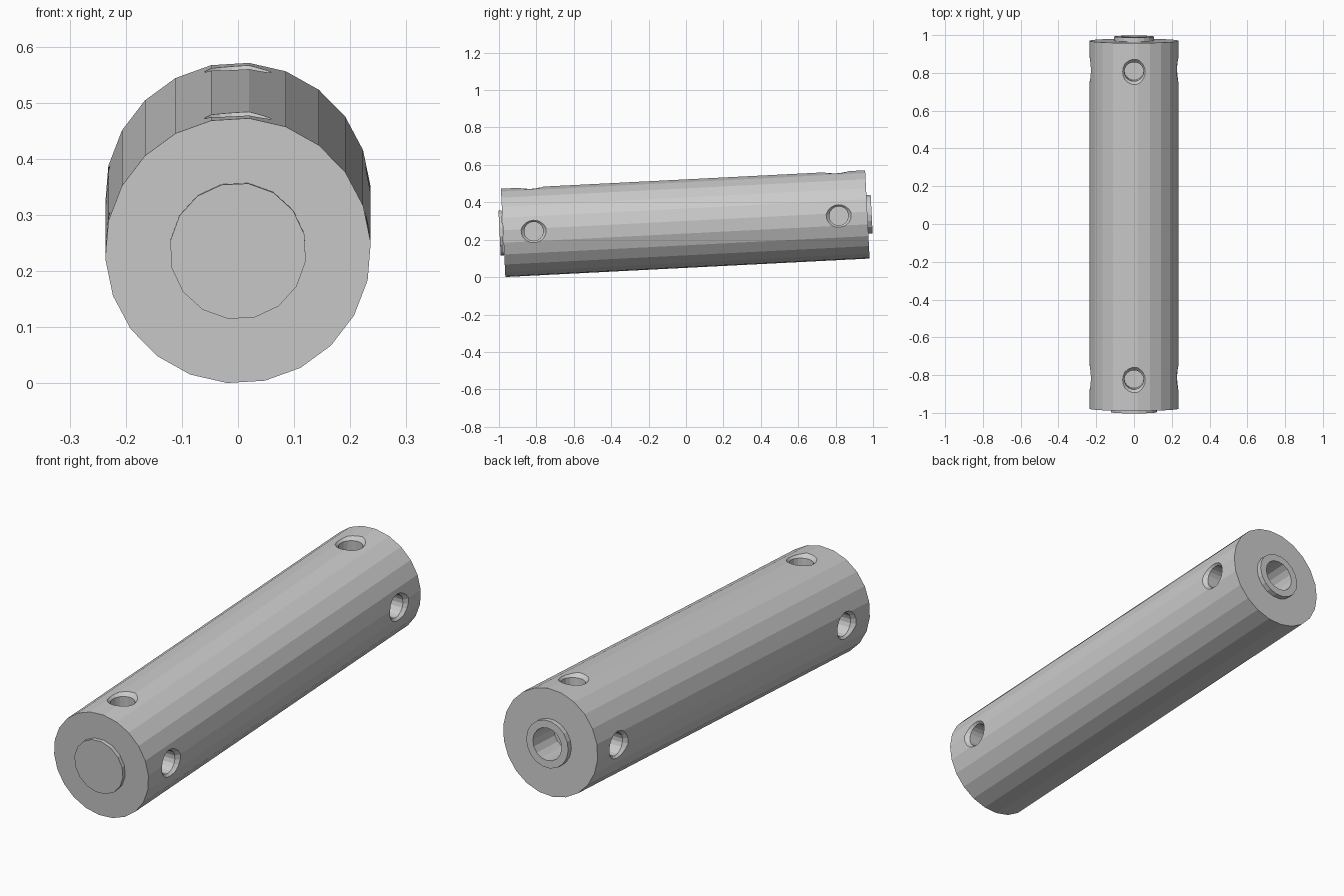
import bpy, math
from mathutils import Matrix, Vector

if "Cube" in bpy.data.objects:
    bpy.data.objects.remove(bpy.data.objects["Cube"])

# the whole barrel is modelled along y, then tipped up slightly
TILT = Matrix.Translation((0, -0.002, 0.286)) @ Matrix.Rotation(math.radians(2.9), 4, 'X')


def lathe(name, profile, sides, axis, phase=0.0, origin=(0, 0, 0)):
    """Closed solid of revolution; profile = (radius, distance along axis)."""
    verts, faces = [], []
    for r, d in profile:
        for i in range(sides):
            a = phase + 2 * math.pi * i / sides
            verts.append((r * math.cos(a), r * math.sin(a), d))
    for k in range(len(profile) - 1):
        for i in range(sides):
            j = (i + 1) % sides
            b, t = k * sides, (k + 1) * sides
            faces.append((b + i, b + j, t + j, t + i))
    top = (len(profile) - 1) * sides
    faces.append(tuple(reversed(range(sides))))
    faces.append(tuple(range(top, top + sides)))
    mesh = bpy.data.meshes.new(name)
    mesh.from_pydata(verts, [], faces)
    rot = Vector((0, 0, 1)).rotation_difference(Vector(axis)).to_matrix().to_4x4()
    mesh.transform(TILT @ Matrix.Translation(origin) @ rot)
    ob = bpy.data.objects.new(name, mesh)
    bpy.context.collection.objects.link(ob)
    return ob


def cut(target, cutter):
    cutter.hide_render = True
    cutter.hide_set(True)
    m = target.modifiers.new("cut", 'BOOLEAN')
    m.operation = 'DIFFERENCE'
    m.solver = 'EXACT'
    m.object = cutter


# main barrel
R = 0.237
body = lathe("barrel", [(R, -0.977), (R, 0.973)], 22, (0, 1, 0), math.radians(94.7))

# closed front disc and rear collar
lathe("front_disc", [(0.122, -0.979), (0.122, -0.996)], 16, (0, 1, 0), 0.15).data.flip_normals()
collar = lathe("rear_collar", [(0.105, 0.971), (0.105, 0.996)], 18, (0, 1, 0))

# blind bore in the rear end
bore = lathe("bore_cutter", [(0.072, 0.845), (0.072, 1.05)], 16, (0, 1, 0))
cut(body, bore)
cut(collar, bore)

# countersunk ports on the top and both sides, near each end
port = [(0.051, 0.085), (0.051, 0.218), (0.068, 0.236), (0.068, 0.30)]
for y in (-0.813, 0.82):
    for label, axis in (("top", (0, 0, 1)), ("right", (1, 0, 0)), ("left", (-1, 0, 0))):
        end = "front" if y < 0 else "rear"
        cut(body, lathe(f"{end}_{label}_port_cutter", port, 18, axis, 0, (0, y, 0)))
